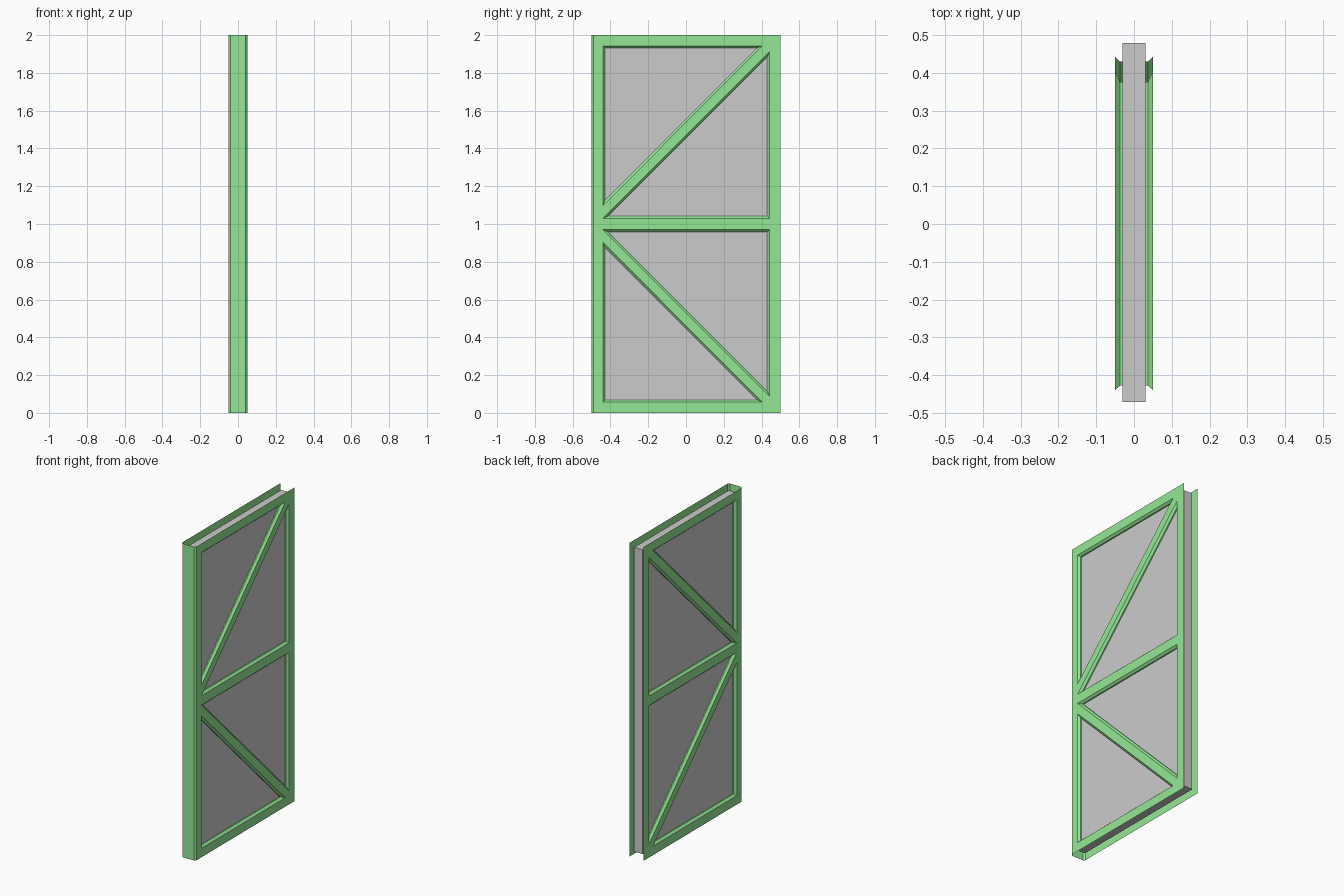
import bpy, bmesh
from mathutils import Vector

if "Cube" in bpy.data.objects:
    bpy.data.objects.remove(bpy.data.objects["Cube"])

FACE_X, LIP_X, PANEL_X = 0.05, 0.037, 0.03   # frame face, foot of bevel, panel skin
BEVEL, CHAMFER = 0.012, 0.01

green = bpy.data.materials.new("green_paint")
green.diffuse_color = (0.3, 0.8, 0.3, 1)
green.use_nodes = True
green.node_tree.nodes["Principled BSDF"].inputs["Base Color"].default_value = green.diffuse_color


def finish(name, bm, mat=None):
    mesh = bpy.data.meshes.new(name)
    bm.to_mesh(mesh)
    bm.free()
    obj = bpy.data.objects.new(name, mesh)
    bpy.context.collection.objects.link(obj)
    if mat:
        mesh.materials.append(mat)
    return obj


def inset(tri, d):
    """Shrink a triangle by d on all sides, scaling about its incentre."""
    a, b, c = (Vector(p) for p in tri)
    la, lb, lc = (b - c).length, (c - a).length, (a - b).length
    centre = (a * la + b * lb + c * lc) / (la + lb + lc)
    r = abs((b - a).cross(c - a)) / (la + lb + lc)
    return [centre + (p - centre) * (1 - d / r) for p in (a, b, c)]


def ring(bm, pts, x):
    return [bm.verts.new((x, p[0], p[1])) for p in pts]


def loop_edges(bm, vs):
    return [bm.edges.new((vs[i], vs[(i + 1) % len(vs)])) for i in range(len(vs))]


def bridge(bm, a, b):
    n = len(a)
    for i in range(n):
        j = (i + 1) % n
        bm.faces.new((a[i], a[j], b[j], b[i]))


# Triangular openings (y, z): upper pair, then mirrored about mid height
upper = [[(-0.44, 1.097), (0.405, 1.943), (-0.44, 1.943)],
         [(-0.44, 1.03), (0.442, 1.03), (0.442, 1.912)]]
openings = upper + [[(y, 2 - z) for y, z in reversed(t)] for t in upper]

# Frame shell: thin sheet with bevelled openings, closed on the front edge only
bm = bmesh.new()
outer = ring(bm, [(-0.5 + CHAMFER, 0), (0.5, 0), (0.5, 2), (-0.5 + CHAMFER, 2)], FACE_X)
edges = loop_edges(bm, outer)
rims = []
for tri in openings:
    rim = ring(bm, tri, FACE_X)
    rims.append((tri, rim))
    edges += loop_edges(bm, rim)
bmesh.ops.triangle_fill(bm, edges=edges, use_beauty=True, normal=(1, 0, 0))

# Sloped and straight reveals
for tri, rim in rims:
    small = inset(tri, BEVEL)
    lip = ring(bm, small, LIP_X)
    bridge(bm, rim, lip)
    bridge(bm, lip, ring(bm, small, PANEL_X))

# Chamfer and front edge wall
prev = (outer[0], outer[3])
for x in (FACE_X - CHAMFER, 0):
    cur = [bm.verts.new((x, -0.5, z)) for z in (0, 2)]
    bm.faces.new((cur[0], prev[0], prev[1], cur[1]))
    prev = cur
frame = finish("door_frame", bm, green)
frame.modifiers.new("both_sides", 'MIRROR').use_axis = (True, False, False)

# Core panel
bm = bmesh.new()
bmesh.ops.create_cube(bm, size=1)
bmesh.ops.scale(bm, vec=(2 * PANEL_X, 0.95, 1.94), verts=bm.verts)
bmesh.ops.translate(bm, vec=(0, 0.004, 1), verts=bm.verts)
finish("door_panel", bm)
